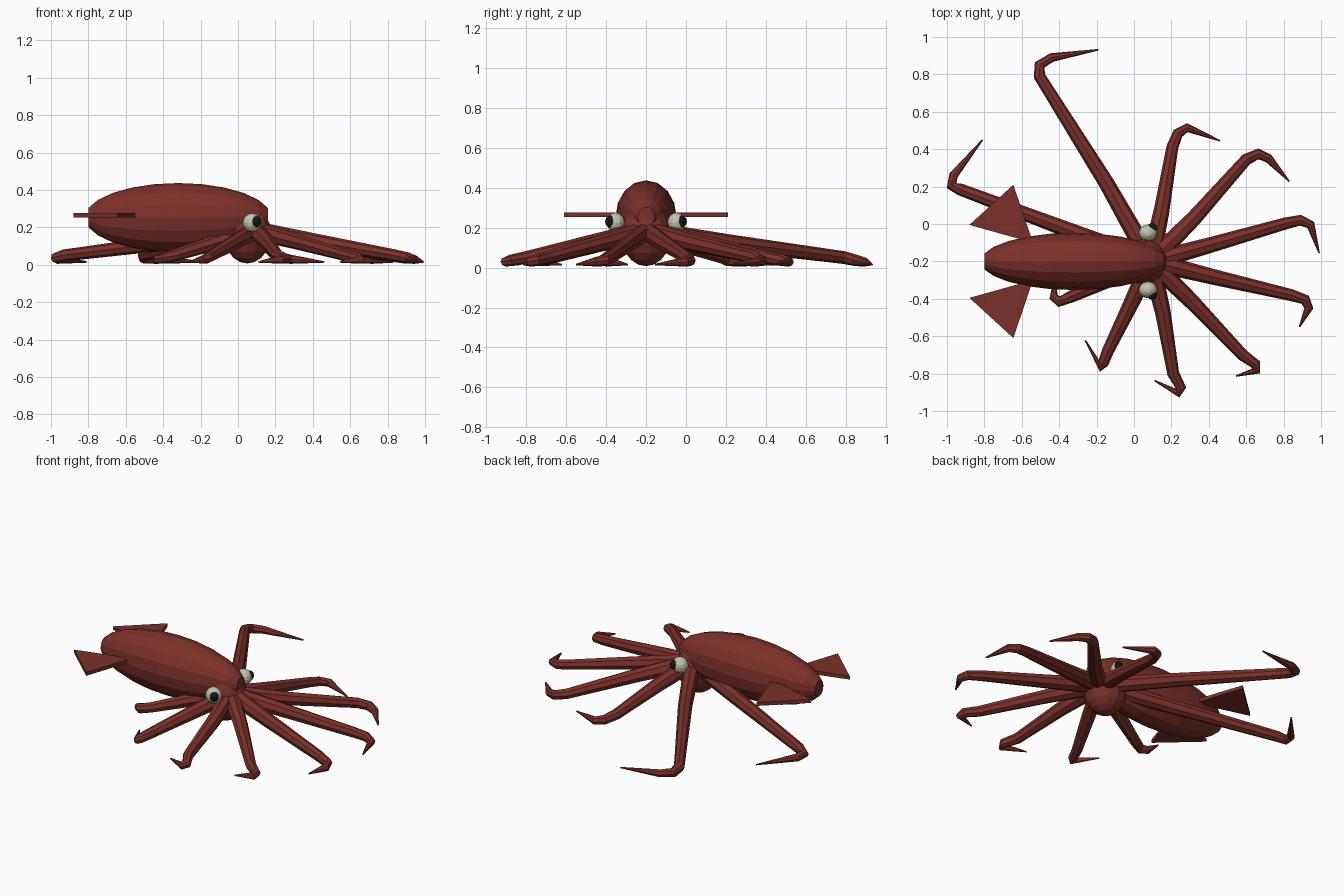
import bpy, bmesh
from math import sin, cos, pi, radians
from mathutils import Vector, Matrix

if "Cube" in bpy.data.objects:
    bpy.data.objects.remove(bpy.data.objects["Cube"])

AXIS_Y = -0.2


def material(name, rgb):
    m = bpy.data.materials.new(name)
    m.diffuse_color = (*rgb, 1)
    m.use_nodes = True
    m.node_tree.nodes["Principled BSDF"].inputs["Base Color"].default_value = m.diffuse_color
    return m


RED = material("red skin", (0.20, 0.03, 0.022))
WHITE = material("eye white", (0.55, 0.55, 0.43))
BLACK = material("pupil black", (0.01, 0.01, 0.012))


def finish(bm, name, mat):
    bmesh.ops.recalc_face_normals(bm, faces=bm.faces)
    me = bpy.data.meshes.new(name)
    bm.to_mesh(me)
    bm.free()
    me.materials.append(mat)
    ob = bpy.data.objects.new(name, me)
    bpy.context.collection.objects.link(ob)
    return ob


def loft(name, rings, sides, mat):
    """Skin a list of (centre, side vector, up vector) ellipses, capped."""
    bm = bmesh.new()
    loops = []
    for c, u, v in rings:
        loops.append([bm.verts.new(c + u * cos(2 * pi * i / sides) + v * sin(2 * pi * i / sides))
                      for i in range(sides)])
    for a, b in zip(loops, loops[1:]):
        for i in range(sides):
            j = (i + 1) % sides
            bm.faces.new((a[i], a[j], b[j], b[i]))
    bm.faces.new(loops[0])
    bm.faces.new(loops[-1])
    return finish(bm, name, mat)


def ellipsoid(name, centre, size, mat, seg=16, rings=10):
    bm = bmesh.new()
    bmesh.ops.create_uvsphere(bm, u_segments=seg, v_segments=rings, radius=1,
                              matrix=Matrix.Translation(centre) @ Matrix.Diagonal((*size, 1)))
    return finish(bm, name, mat)


# Mantle: blunt-ended ellipsoid along x
rings = []
for k in range(11):
    a = radians(16 + k * 14.8)
    rings.append((Vector((-0.32 - 0.5 * cos(a), AXIS_Y, 0.252)),
                  Vector((0, 0.153 * sin(a), 0)), Vector((0, 0, 0.185 * sin(a)))))
loft("mantle", rings, 16, RED)

# Head
ellipsoid("head", (0.05, AXIS_Y, 0.165), (0.13, 0.125, 0.158), RED, 14, 10)

# Eyes and fins, mirrored about the body axis
for s, side in ((1, "left"), (-1, "right")):
    ellipsoid(side + "_eye", (0.075, AXIS_Y + s * 0.152, 0.225), (0.05, 0.045, 0.05), WHITE, 12, 8)
    ellipsoid(side + "_pupil", (0.097, AXIS_Y + s * 0.178, 0.23), (0.027, 0.027, 0.03), BLACK, 10, 6)
    bm = bmesh.new()
    corners = [(-0.645, 0.41), (-0.88, 0.195), (-0.54, 0.10)]
    low, top = [[bm.verts.new((x, AXIS_Y + s * y, z)) for x, y in corners] for z in (0.254, 0.276)]
    bm.faces.new(low)
    bm.faces.new(top)
    for i in range(3):
        j = (i + 1) % 3
        bm.faces.new((low[i], low[j], top[j], top[i]))
    finish(bm, side + "_fin", RED)

# Arms: straight slope to the knee, then a hooked tip lying on the ground
ARMS = [
    [(-0.505, 0.79), (-0.505, 0.85), (-0.44, 0.89), (-0.19, 0.932)],
    [(-0.93, 0.185), (-0.975, 0.205), (-0.965, 0.26), (-0.81, 0.45)],
    [(0.205, 0.41), (0.235, 0.485), (0.285, 0.515), (0.46, 0.445)],
    [(0.60, 0.345), (0.665, 0.375), (0.72, 0.35), (0.83, 0.228)],
    [(0.81, 0.003), (0.89, 0.02), (0.945, -0.005), (0.99, -0.155)],
    [(0.84, -0.38), (0.915, -0.405), (0.935, -0.45), (0.885, -0.55)],
    [(0.58, -0.70), (0.65, -0.75), (0.655, -0.785), (0.545, -0.813)],
    [(0.21, -0.80), (0.25, -0.875), (0.235, -0.905), (0.11, -0.837)],
    [(-0.14, -0.68), (-0.165, -0.745), (-0.18, -0.765), (-0.26, -0.622)],
    [(-0.34, -0.39), (-0.40, -0.415), (-0.43, -0.39), (-0.425, -0.29)],
]
HUB = Vector((0.09, AXIS_Y, 0.182))
for n, flat in enumerate(ARMS):
    knee = Vector((*flat[1], 0.036))
    pts = [HUB.lerp(knee, f) for f in (0.04, 0.4)]
    pts += [Vector((*flat[0], 0.05)), knee, Vector((*flat[2], 0.029)), Vector((*flat[3], 0.015))]
    radii = [0.05, 0.042, 0.032, 0.029, 0.024, 0.004]
    rings = []
    for i, (p, r) in enumerate(zip(pts, radii)):
        before = (p - pts[i - 1]).normalized() if i else Vector()
        after = (pts[i + 1] - p).normalized() if i < len(pts) - 1 else Vector()
        t = (before + after).normalized()
        u = t.cross(Vector((0, 0, 1))).normalized()
        rings.append((p, u * r, u.cross(t) * r))
    loft(f"arm_{n + 1}", rings, 8, RED)
